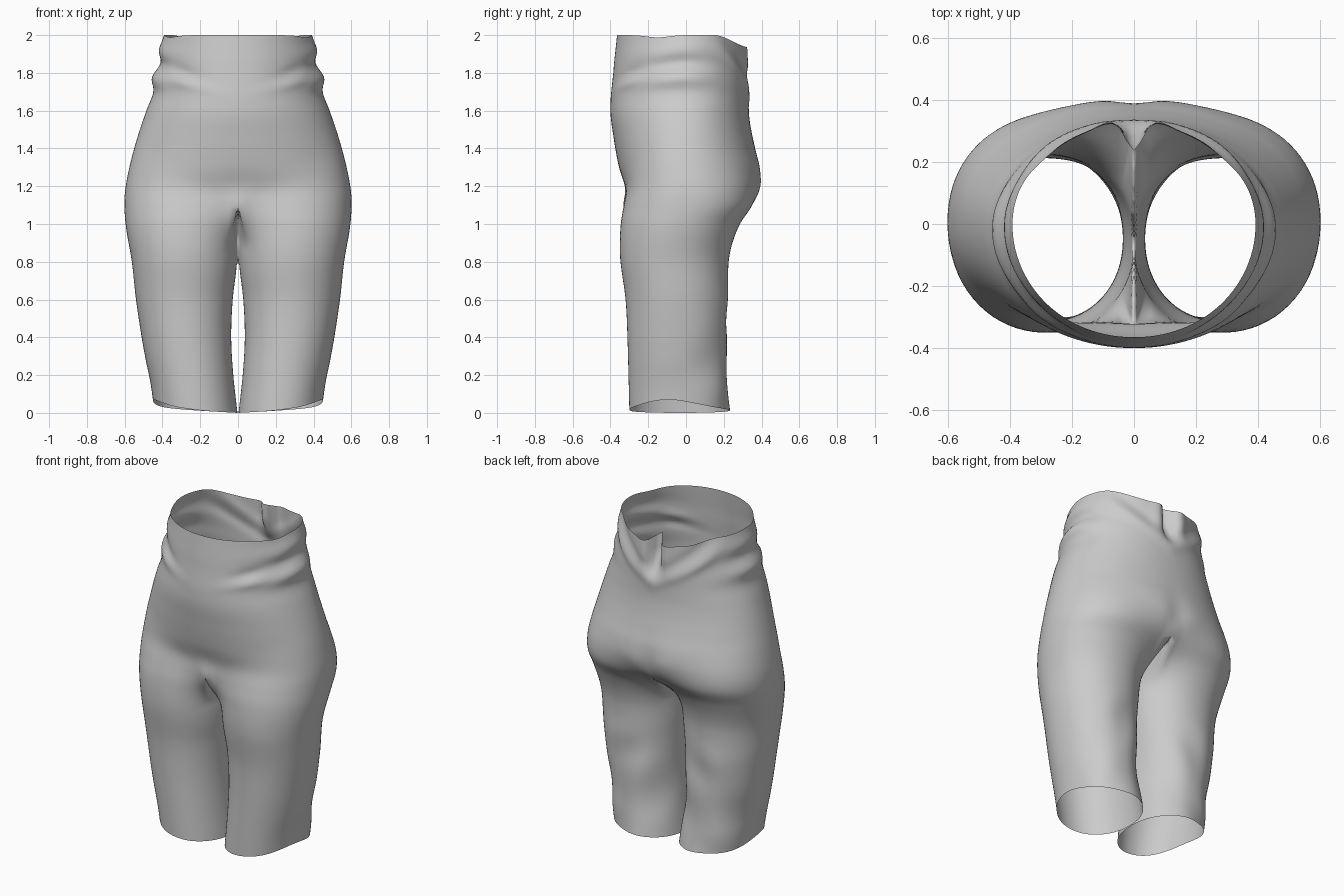
import bpy, bmesh, math
from math import sin, cos, pi, exp

if "Cube" in bpy.data.objects:
    bpy.data.objects.remove(bpy.data.objects["Cube"])

# Silhouette profiles: height -> half width, inner leg gap, front depth, back depth
OUTER = [(0, .45), (.2, .475), (.4, .51), (.6, .54), (.8, .562), (1, .595), (1.15, .6), (1.3, .575),
         (1.45, .535), (1.6, .485), (1.7, .445), (1.8, .42), (1.9, .405), (2, .39)]
INNER = [(0, .003), (.2, .025), (.4, .036), (.6, .028), (.75, .01), (.88, 0), (2, 0)]
FRONT = [(0, -.30), (.4, -.31), (.6, -.32), (.8, -.347), (1, -.362), (1.1, -.356), (1.2, -.346),
         (1.3, -.358), (1.45, -.382), (1.6, -.40), (1.8, -.385), (2, -.365)]
BACK = [(0, .235), (.2, .215), (.6, .222), (.8, .226), (.9, .25), (1, .30), (1.1, .375), (1.2, .402),
        (1.3, .395), (1.4, .368), (1.5, .345), (1.6, .332), (1.8, .328), (2, .32)]


def curve(tab, z):
    """Smooth cubic interpolation of a profile."""
    i = 0
    while i < len(tab) - 2 and z > tab[i + 1][0]:
        i += 1

    def slope(k):
        a, b = tab[max(k - 1, 0)], tab[min(k + 1, len(tab) - 1)]
        return (b[1] - a[1]) / (b[0] - a[0])
    (z0, v0), (z1, v1) = tab[i], tab[i + 1]
    h = z1 - z0
    t = (z - z0) / h
    return (v0 * (2*t**3 - 3*t*t + 1) + v1 * (3*t*t - 2*t**3)
            + h * (slope(i) * (t**3 - 2*t*t + t) + slope(i + 1) * (t**3 - t*t)))


def step(a, b, v):
    t = min(max((v - a) / (b - a), 0), 1)
    return t * t * (3 - 2 * t)


def bump(v, centre, width):
    return exp(-((v - centre) / width) ** 2)


def oval(a, rx, ry, n):
    c, s = cos(a), sin(a)
    return (math.copysign(abs(c) ** (2 / n), c) * rx,
            math.copysign(abs(s) ** (2 / n), s) * ry)


N, M, RINGS = 56, 24, 110      # outer steps, inner-thigh steps, height steps
SPLIT = math.radians(146)      # where the inner thigh begins on the leg oval


def point(k, z):
    xo, xi, yf, yb = (curve(t, z) for t in (OUTER, INNER, FRONT, BACK))
    outer = k <= N
    u = k / N if outer else (k - N) / M
    # leg section
    a = -SPLIT + 2 * SPLIT * u if outer else SPLIT + (2 * pi - 2 * SPLIT) * u
    lx, ly = oval(a, (xo - xi) / 2, (yb - yf) / 2, 2.1)
    lx, ly = lx + (xo + xi) / 2, ly + (yf + yb) / 2
    # torso section: half oval, closed along the centre plane
    side = -pi / 2 + pi * u
    if outer:
        tx, ty = oval(side, xo, -yf if side < 0 else yb, 2.05 + .1 * bump(z, 1.15, .25))
    else:
        tx, ty = 0, yb + (yf - yb) * u
    # blend leg into torso, more gradually towards the hip side
    q = sin(pi * u) ** .6 if outer else 0
    w = step(.86 - .1 * q, 1.14 + .3 * q, z)
    x, y = lx + (tx - lx) * w, ly + (ty - ly) * w
    # front crotch hollow and cleft between the buttocks
    if y < 0:
        y += .026 * bump(x, 0, .22) * bump(z, 1.16, .1) * w
    else:
        y -= .02 * bump(x, 0, .07) * bump(z, 1.14, .17) * w
    # waist folds: rolled ridge round the sides, diagonal creases front and back
    if outer and z > 1.4:
        s = sin(side)
        wrap = bump(s, -.1, .5)
        ridge = 1.775 - .06 * s * s
        f = wrap * (.034 * bump(z, ridge, .05) - .008 * bump(z, ridge + .085, .03)
                    + .02 * bump(z, ridge + .15, .05))
        f += .010 * bump(s, -.75, .15) * bump(z, 1.66 + .3 * x, .025)
        f -= .010 * bump(s, -.75, .15) * bump(z, 1.72 + .3 * x, .025)
        f += .015 * bump(s, .8, .3) * bump(z, 1.68 + .7 * x, .045)
        f -= .013 * bump(s, .8, .3) * bump(z, 1.78 + .7 * x, .045)
        x, y = x * (1 + f * 2.2), y * (1 + f * 2.2)
        # gathered pinch at the centre back
        if s > 0:
            p = step(1.7, 1.92, z)
            y += p * (.012 * bump(x, .085, .04) - .085 * bump(x, 0, .035))
    # soft cloth wrinkles on the lower leg backs
    if z < .75:
        f = .005 * sin(13 * z + 16 * x) * (1 + sin(9 * z - 14 * x)) * (1 - step(.45, .75, z))
        y += f * step(-.1, .1, y)
    # wavy hem and dipped waist edge
    zz = z + (.045 * step(.12, .45, x) * bump(y, -.1, .2) + .025 * x / .45) * (1 - step(0, .3, z))
    top = step(1.6, 2, z)
    zz -= top * (.065 * step(.15, .34, y) + .012 * bump(y, -.15, .08))
    return (x if x > .006 or z < .8 else 0, y, zz)


# Right half of the trousers; the mirror makes the left half
bm = bmesh.new()
rings = [[bm.verts.new(point(k, 2 * i / RINGS)) for k in range(N + M)] for i in range(RINGS + 1)]
for lo, hi in zip(rings, rings[1:]):
    for k in range(N + M):
        j = (k + 1) % (N + M)
        quad = (lo[k], lo[j], hi[j], hi[k])
        if max(v.co.x for v in quad) > 1e-4:      # leave the centre plane open
            bm.faces.new(quad)
bmesh.ops.delete(bm, geom=[v for v in bm.verts if not v.link_faces], context='VERTS')
bmesh.ops.recalc_face_normals(bm, faces=bm.faces)
mesh = bpy.data.meshes.new("trousers")
bm.to_mesh(mesh)
bm.free()
trousers = bpy.data.objects.new("trousers", mesh)
bpy.context.collection.objects.link(trousers)
for p in mesh.polygons:
    p.use_smooth = True
mirror = trousers.modifiers.new("left_half", 'MIRROR')
mirror.merge_threshold = .0005
